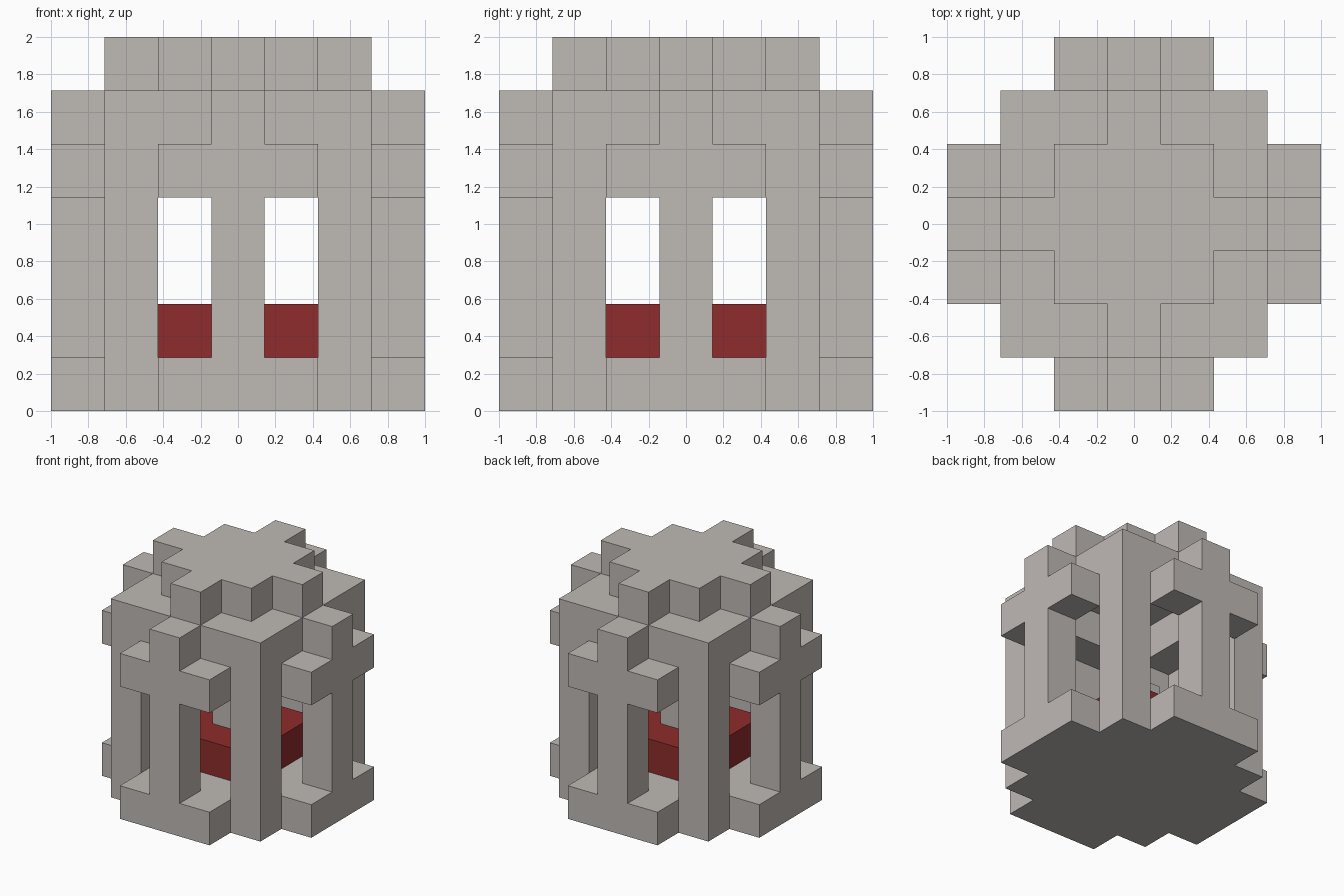
import bpy, bmesh, math
from mathutils import Vector

cube = bpy.data.objects.get("Cube")
if cube:
    bpy.data.objects.remove(cube)

U = 2 / 7  # block size


def material(name, color):
    m = bpy.data.materials.new(name)
    m.use_nodes = True
    m.diffuse_color = color
    m.node_tree.nodes["Principled BSDF"].inputs["Base Color"].default_value = color
    return m


stone = material("warm_grey_stone", (0.52, 0.487, 0.46, 1))
red = material("deep_red", (0.275, 0.025, 0.025, 1))


def blocks(rule, layers):
    """Block cells on the given layers whose distances from the centre lines pass the rule."""
    r = range(-3, 4)
    return {(x, y, z) for z in layers for x in r for y in r
            if rule(min(abs(x), abs(y)), max(abs(x), abs(y)), z)}


# Parts as rules on the nearer (a) and farther (b) centre-line distance
parts = {
    # floor with a step out on each side
    "base": (blocks(lambda a, b, z: b <= 2 or a <= 1, [0]), stone),
    "corner_posts": (blocks(lambda a, b, z: a == b == 2, range(1, 5)), stone),
    # upright and crossbar outside each side
    "side_crosses": (blocks(lambda a, b, z: b == 3 and a <= (z == 4), range(1, 6)), stone),
    "roof_ring": (blocks(lambda a, b, z: b == 2, [5]), stone),
    "roof_cap": (blocks(lambda a, b, z: b <= 1 or (b == 2 and a == 0), [6]), stone),
    "red_core": (blocks(lambda a, b, z: b <= 1, [1]), red),
    "core_knob": (blocks(lambda a, b, z: b == 0, [2]), stone),
}
filled = set().union(*(cells for cells, _ in parts.values()))
axes = [Vector(v) for v in ((1, 0, 0), (0, 1, 0), (0, 0, 1))]


def build(name, cells, mat):
    """Skin the cells, leaving out faces buried against any other block."""
    bm = bmesh.new()
    for cell in sorted(cells):
        centre = Vector(cell) + Vector((0, 0, 0.5))
        for i, axis in enumerate(axes):
            for s in (-1, 1):
                n = axis * s
                if tuple(int(c) for c in Vector(cell) + n) in filled:
                    continue
                u, v = axes[(i + 1) % 3], axes[(i + 2) % 3] * s
                corners = ((-1, -1), (1, -1), (1, 1), (-1, 1))
                bm.faces.new([bm.verts.new((centre + (n + u * p + v * q) / 2) * U)
                              for p, q in corners])
    bmesh.ops.remove_doubles(bm, verts=bm.verts, dist=0.001)
    # merge flat neighbours into clean panels
    bmesh.ops.dissolve_limit(bm, angle_limit=math.radians(1),
                             verts=bm.verts, edges=bm.edges)
    mesh = bpy.data.meshes.new(name)
    bm.to_mesh(mesh)
    bm.free()
    mesh.materials.append(mat)
    bpy.context.collection.objects.link(bpy.data.objects.new(name, mesh))


for name, (cells, mat) in parts.items():
    build(name, cells, mat)
